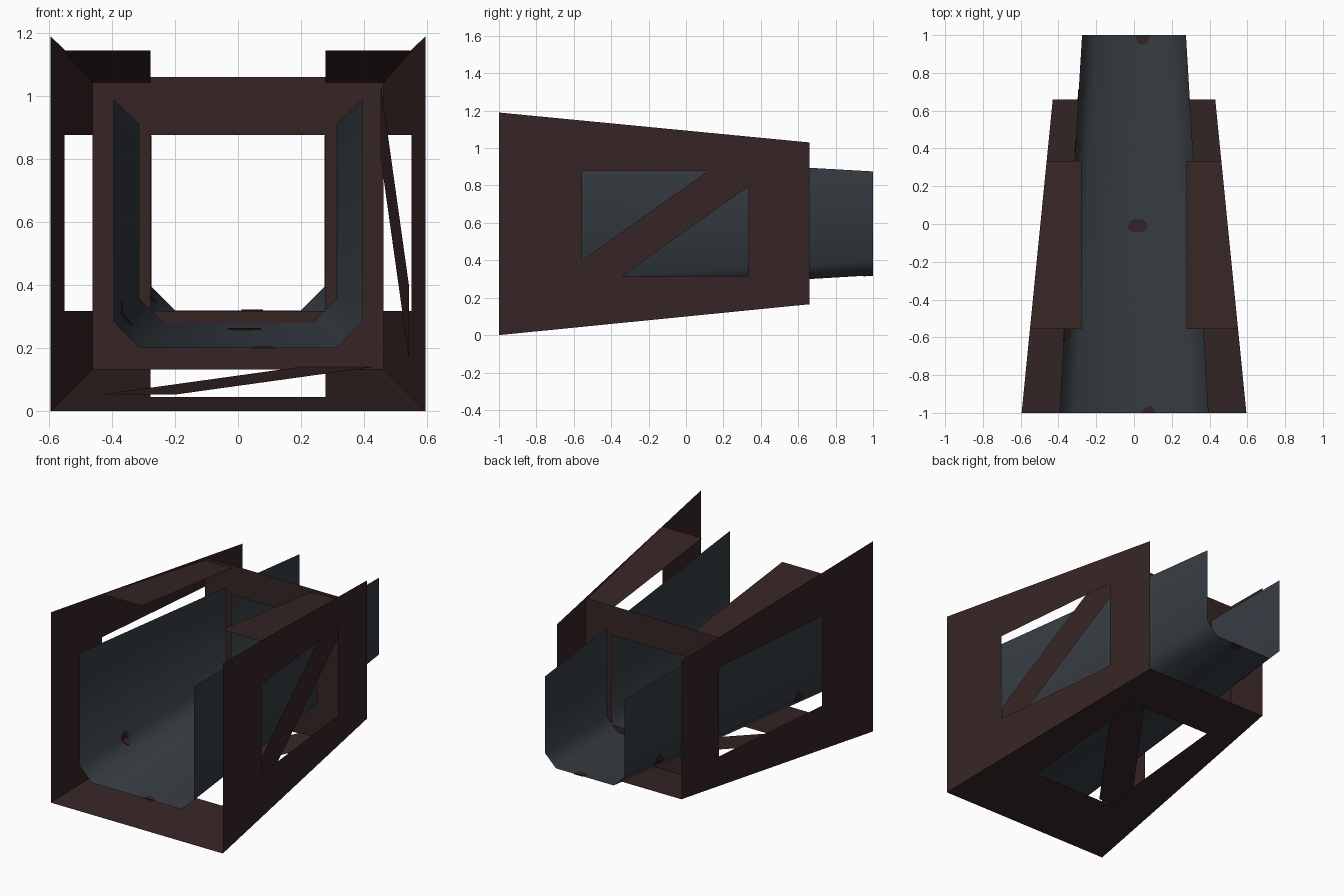
import bpy, bmesh, math

if "Cube" in bpy.data.objects:
    bpy.data.objects.remove(bpy.data.objects["Cube"])


def material(name, rgb):
    m = bpy.data.materials.new(name)
    m.diffuse_color = (*rgb, 1)
    m.use_nodes = True
    m.node_tree.nodes["Principled BSDF"].inputs["Base Color"].default_value = m.diffuse_color
    return m


WOOD = material("dark brown timber", (0.038, 0.0185, 0.0185))
METAL = material("blue grey metal", (0.038, 0.048, 0.057))


def make(name, verts, faces, mat):
    me = bpy.data.meshes.new(name)
    me.from_pydata(verts, [], faces)
    me.materials.append(mat)
    ob = bpy.data.objects.new(name, me)
    bpy.context.collection.objects.link(ob)
    return ob


# --- Tapered frame dimensions as functions of y ---
Y0, Y1, HOLE0, HOLE1 = -1.0, 0.66, -0.555, 0.333
LO, HI, GAP = 0.317, 0.877, 0.278      # window heights, half width of openings


def inset(y):
    return 0.165 * (y - Y0) / (Y1 - Y0)


def half(y):
    return 0.595 - inset(y)


def floor(y):
    return inset(y)


def top(y):
    return 1.19 - 0.97 * inset(y)


def holed_panel(name, outer, inner):
    """Sheet with a four-sided window."""
    faces = [(i, (i + 1) % 4, (i + 1) % 4 + 4, i + 4) for i in range(4)]
    return make(name, outer + inner, faces, WOOD)


# Side panels and top plates, mirrored
for s, label in ((-1, "left"), (1, "right")):
    holed_panel(label + "_side_panel",
                [(s * half(y), y, z) for y, z in
                 ((Y0, floor(Y0)), (Y1, floor(Y1)), (Y1, top(Y1)), (Y0, top(Y0)))],
                [(s * half(y), y, z) for y, z in
                 ((HOLE0, LO), (HOLE1, LO), (HOLE1, HI), (HOLE0, HI))])
    make(label + "_top_plate",
         [(s * half(HOLE0), HOLE0, 1.145), (s * GAP, HOLE0, 1.145),
          (s * GAP, HOLE1, 1.043), (s * half(HOLE1), HOLE1, 1.043)],
         [(0, 1, 2, 3)], WOOD)

# Bottom panel
holed_panel("bottom_panel",
            [(sx * half(y), y, floor(y)) for sx, y in ((-1, Y0), (1, Y0), (1, Y1), (-1, Y1))],
            [(sx * GAP, y, floor(y)) for sx, y in
             ((-1, HOLE0), (1, HOLE0), (1, HOLE1), (-1, HOLE1))])

# Cross frame that carries the trough
h = half(HOLE1)
holed_panel("cross_frame",
            [(x, HOLE1, z) for x, z in
             ((-h, floor(HOLE1)), (h, floor(HOLE1)), (h, top(HOLE1)), (-h, top(HOLE1)))],
            [(x, HOLE1, z) for x, z in ((-GAP, LO), (GAP, LO), (GAP, HI), (-GAP, HI))])

# Diagonal braces just inside the right and bottom windows
E = 0.008
make("side_brace",
     [(half(y) - E, y, z) for y, z in
      ((HOLE0, 0.165), (HOLE1, 0.795), (HOLE1, 1.03), (HOLE0, 0.40))],
     [(0, 1, 2, 3)], WOOD)
make("bottom_brace",
     [(x, y, floor(y) + E) for x, y in
      ((-0.435, HOLE0), (-0.2, HOLE0), (0.435, HOLE1), (0.2, HOLE1))],
     [(0, 1, 2, 3)], WOOD)


# --- Trough: open chamfered channel, tapering to the back ---
def section(y):
    t = (y + 1) / 2
    w, b, tp, c = 0.395 - 0.12 * t, 0.2 + 0.12 * t, 0.99 - 0.115 * t, 0.083 - 0.008 * t
    right = [(w - c, b), (w, b + c), (w, tp)]
    return [(-x, z) for x, z in reversed(right)] + right


ends = [(x, y, z) for y in (-1, 1) for x, z in section(y)]
trough = make("trough", ends, [(i, i + 1, i + 7, i + 6) for i in range(5)], METAL)
trough.data.shade_smooth()


# Thin brown patches lying on the trough floor or folded over its left corner
def patch(name, y0, ry, rs, x0=None):
    verts = []
    for k in range(12):
        a = 2 * math.pi * k / 12
        y = max(-1, min(1, y0 + ry * math.sin(a)))
        d = rs * math.cos(a)
        if abs(d) < 1e-6:
            d = 0
        p = section(y)
        if x0 is not None:
            verts.append((x0 + d, y, p[2][1]))
        elif d >= 0:                       # along the chamfer
            verts.append((p[1][0] + d * 0.707, y, p[1][1] - d * 0.707))
        else:                              # up the wall
            verts.append((p[1][0], y, p[1][1] - d))
    halves = [(9, 10, 11, 0, 1, 2, 3), (3, 4, 5, 6, 7, 8, 9)]
    ob = make(name, verts, halves, WOOD)
    mod = ob.modifiers.new("thickness", "SOLIDIFY")
    mod.thickness, mod.offset = 0.006, 0


for i, (x, y, rx) in enumerate(((0.045, 0.985, 0.034), (0.02, -0.01, 0.054), (0.08, -1.0, 0.034))):
    patch(f"floor_patch_{i + 1}", y, 0.035, rx, x)
for i, y in enumerate((0.68, 0.41, -0.59)):
    patch(f"corner_patch_{i + 1}", y, 0.032, 0.045)
